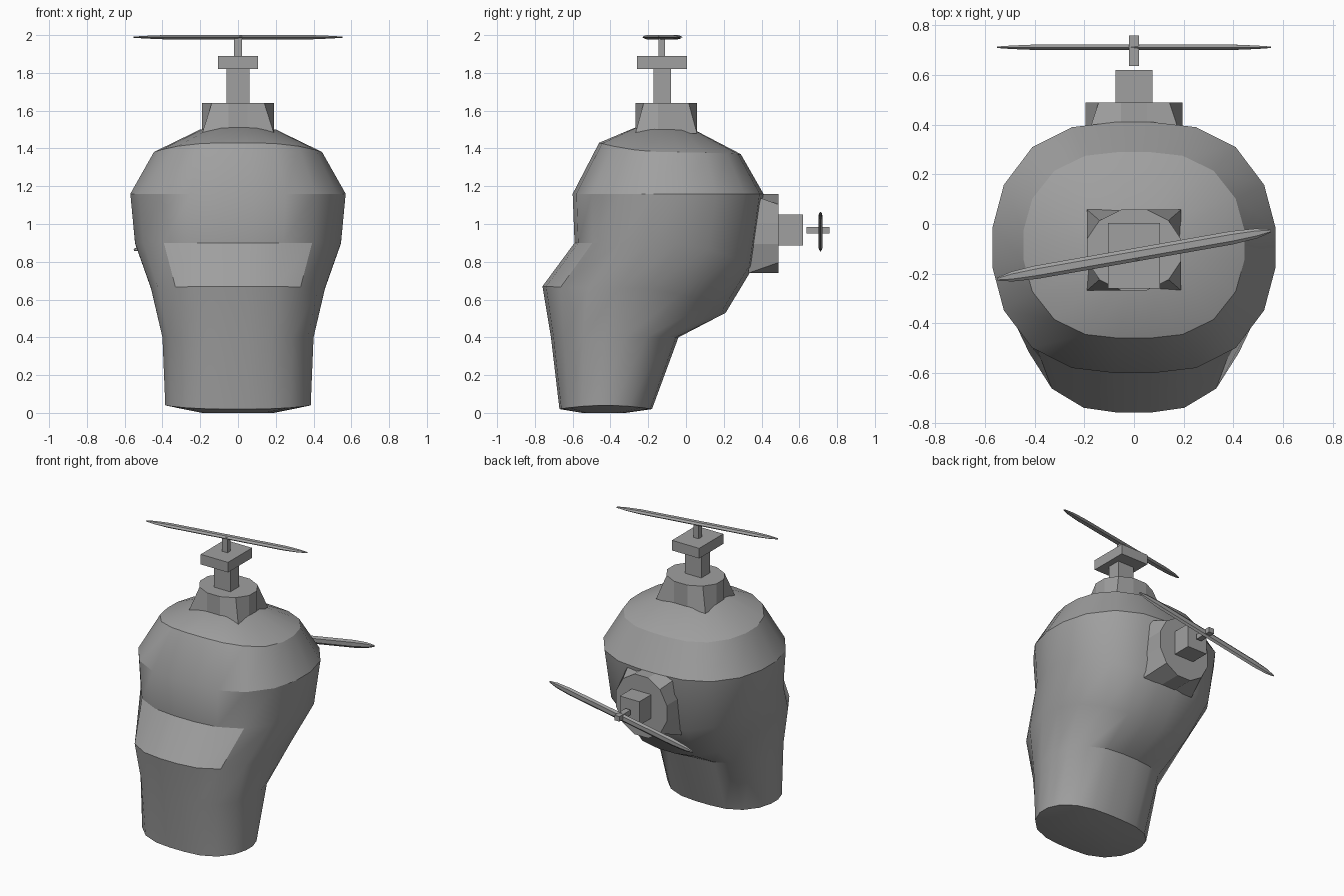
import bpy, math
from mathutils import Matrix, Vector

cube = bpy.data.objects.get("Cube")
if cube:
    bpy.data.objects.remove(cube, do_unlink=True)

grey = bpy.data.materials.new("plain grey")
grey.use_nodes = True
colour = (0.35, 0.35, 0.35, 1)
grey.diffuse_color = colour
grey.node_tree.nodes["Principled BSDF"].inputs["Base Color"].default_value = colour


def finish(name, verts, faces, matrix=Matrix(), smooth=0):
    mesh = bpy.data.meshes.new(name)
    mesh.from_pydata([matrix @ Vector(v) for v in verts], [], faces)
    mesh.materials.append(grey)
    obj = bpy.data.objects.new(name, mesh)
    bpy.context.collection.objects.link(obj)
    bpy.ops.object.select_all(action='DESELECT')
    obj.select_set(True)
    bpy.context.view_layer.objects.active = obj
    if smooth:
        bpy.ops.object.shade_smooth_by_angle(angle=math.radians(smooth))
    return obj


def loft(name, rings, matrix=Matrix(), smooth=0):
    """Skin equal counter-clockwise rings from bottom to top, with end caps."""
    n = len(rings[0])
    verts = [p for ring in rings for p in ring]
    faces = [tuple(range(n))[::-1], tuple(range(len(verts) - n, len(verts)))]
    for r in range(len(rings) - 1):
        for i in range(n):
            j = (i + 1) % n
            a, b = r * n, (r + 1) * n
            faces.append((a + i, a + j, b + j, b + i))
    return finish(name, verts, faces, matrix, smooth)


def box(name, lo, hi):
    rings = [[(lo[0], lo[1], z), (hi[0], lo[1], z), (hi[0], hi[1], z), (lo[0], hi[1], z)]
             for z in (lo[2], hi[2])]
    return loft(name, rings)


# Leaning body: half width, front (y, z), back (y, z), side z
quarter = [(1, .16), (.92, .5), (.72, .8), (.44, .96), (.14, 1)]
right_back = quarter + [(-x, y) for x, y in reversed(quarter)]
section = right_back + [(-x, -y) for x, y in right_back]
stations = [
    (.19, (-.55, 0), (-.32, 0), 0),
    (.385, (-.67, .02), (-.18, .02), .04),
    (.40, (-.715, .40), (-.04, .40), .40),
    (.46, (-.76, .67), (.21, .53), .66),
    (.545, (-.59, .90), (.355, .77), .90),
    (.57, (-.60, 1.16), (.41, 1.16), 1.16),
    (.445, (-.46, 1.43), (.29, 1.37), 1.38),
    (.20, (-.27, 1.51), (.06, 1.49), 1.50),
]
rings = []
for w, (fy, fz), (by, bz), sz in stations:
    ring = []
    for u, v in section:
        y = (fy + by) / 2 + v * (by - fy) / 2
        end = bz if v > 0 else fz
        ring.append((u * w, y, sz + (end - sz) * v * v))
    rings.append(ring)
loft("body", rings, smooth=30)


# Collars that change from a square base to a rounded end
def collar(name, half_x, half_y, depth, matrix):
    base, end = [], []
    for k in range(12):
        a = math.radians(15 + 30 * k)
        c, s = math.cos(a), math.sin(a)
        m = max(abs(c), abs(s))
        base.append((half_x * c / m, half_y * s / m, 0))
        end.append((half_x * c / .966, half_y * s / .966, depth))
    return loft(name, [base, end], matrix)


face_back = Matrix.Rotation(math.radians(-90), 4, 'X')
collar("top_collar", .19, .163, .16, Matrix.Translation((0, -.105, 1.48)))
collar("back_collar", .195, .21, .16, Matrix.Translation((0, .33, .95)) @ face_back)

# Top mast
box("top_post", (-.062, -.173, 1.6), (.062, -.08, 1.83))
box("top_plate", (-.105, -.26, 1.82), (.105, .005, 1.89))
box("top_shaft", (-.02, -.145, 1.885), (.02, -.11, 1.995))

# Back mount
box("back_block", (-.075, .48, .885), (.075, .62, 1.05))
box("back_shaft", (-.02, .637, .95), (.02, .76, .985))


# Thin rotor blades with tapered tips
def blade(name, matrix):
    rings = []
    for x, w, t in ((-.56, .006, .003), (-.50, .02, .007), (-.40, .027, .011),
                    (.40, .027, .011), (.50, .02, .007), (.56, .006, .003)):
        rings.append([(x, w, 0), (x, w * .5, t), (x, -w * .5, t),
                      (x, -w, 0), (x, -w * .5, -t), (x, w * .5, -t)])
    return loft(name, rings, matrix)


tilt = math.radians(10)
blade("top_rotor", Matrix.Translation((0, -.125, 1.989)) @ Matrix.Rotation(tilt, 4, 'Z'))
blade("back_rotor", Matrix.Translation((0, .712, .96)) @ face_back
      @ Matrix.Rotation(-tilt, 4, 'Z'))
